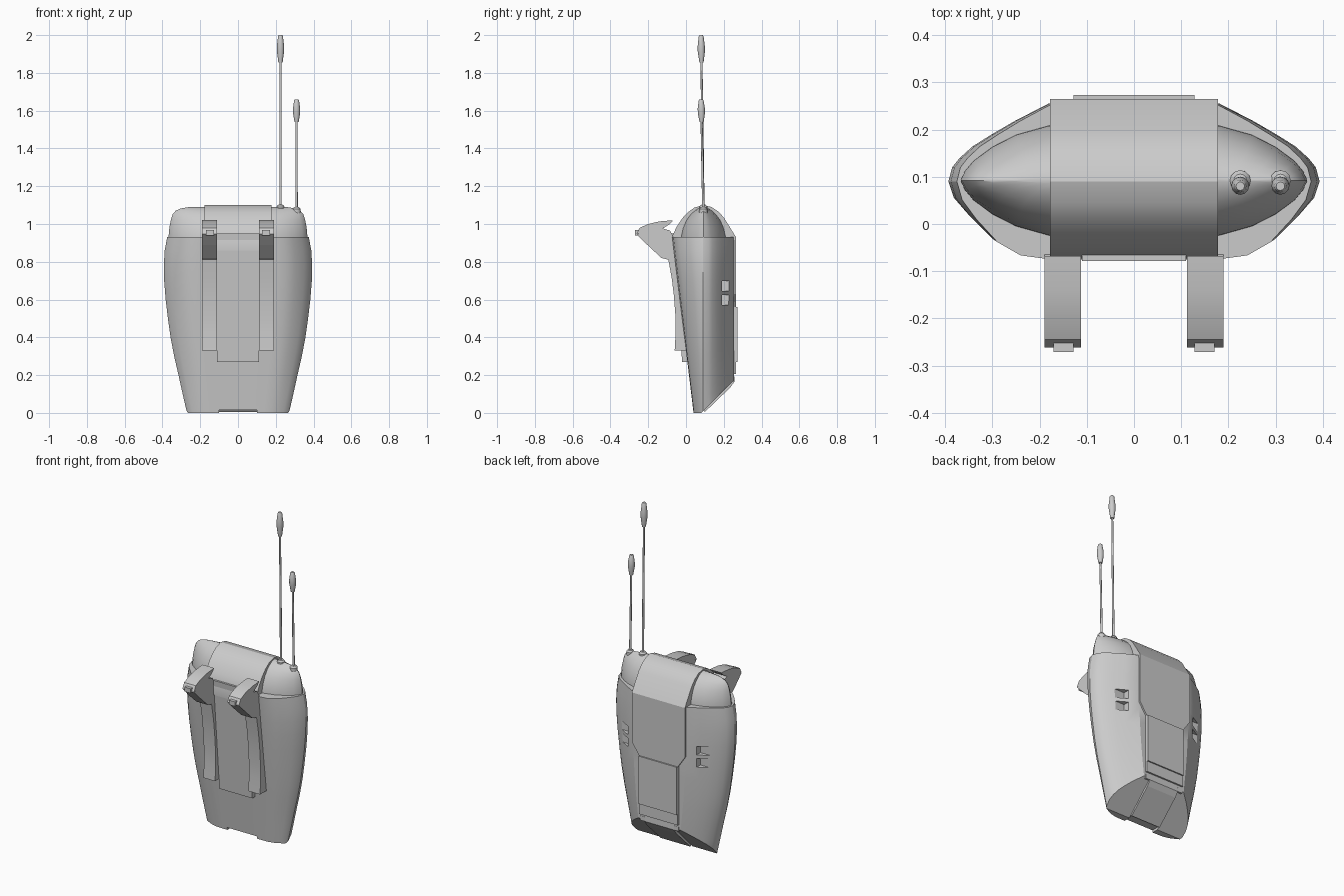
import bpy, bmesh, math
from mathutils import Vector

if "Cube" in bpy.data.objects:
    bpy.data.objects.remove(bpy.data.objects["Cube"])

grey = bpy.data.materials.new("light_grey")
grey.diffuse_color = (0.6, 0.6, 0.6, 1)
grey.use_nodes = True
grey.node_tree.nodes["Principled BSDF"].inputs["Base Color"].default_value = grey.diffuse_color


def finish(name, bm, smooth=None):
    bmesh.ops.recalc_face_normals(bm, faces=bm.faces)
    me = bpy.data.meshes.new(name)
    bm.to_mesh(me)
    bm.free()
    ob = bpy.data.objects.new(name, me)
    bpy.context.collection.objects.link(ob)
    me.materials.append(grey)
    if smooth:
        bpy.ops.object.select_all(action='DESELECT')
        ob.select_set(True)
        bpy.context.view_layer.objects.active = ob
        bpy.ops.object.shade_smooth_by_angle(angle=math.radians(smooth))
    return ob


def loft(rings):
    """Skin closed rings of equal length and cap both ends."""
    bm = bmesh.new()
    vs = [[bm.verts.new(p) for p in r] for r in rings]
    n = len(vs[0])
    for a, b in zip(vs, vs[1:]):
        for i in range(n):
            j = (i + 1) % n
            bm.faces.new((a[i], a[j], b[j], b[i]))
    bm.faces.new(vs[0])
    bm.faces.new(vs[-1])
    return bm


def side_extrude(name, prof, x0, x1, smooth=None):
    """Extrude a (y, z) profile across x."""
    return finish(name, loft([[(x, y, z) for y, z in prof] for x in (x0, x1)]), smooth)


def box(name, lo, hi):
    return side_extrude(name, [(lo[1], lo[2]), (hi[1], lo[2]), (hi[1], hi[2]), (lo[1], hi[2])], lo[0], hi[0])


def cut(ob, cutter):
    m = ob.modifiers.new("cut", 'BOOLEAN')
    m.operation, m.solver, m.object = 'DIFFERENCE', 'EXACT', cutter
    bpy.context.view_layer.objects.active = ob
    bpy.ops.object.modifier_apply(modifier=m.name)
    bpy.data.objects.remove(cutter)


def front_y(z):
    return 0.04 - 0.113 * z / 0.93


# Tapered main shell: half outline as (width fraction, depth fraction)
FRONT = [(.28, 0), (.51, 0), (.64, .04), (.77, .21), (.89, .51), (.97, .76), (1, 1)]
REAR = [(.98, .18), (.94, .3), (.87, .45), (.77, .6), (.64, .78), (.46, 1)]
WIDTH = [(0, .27), (.1, .293), (.2, .315), (.3, .338), (.4, .357), (.5, .371), (.6, .383),
         (.7, .391), (.78, .393), (.86, .388), (.93, .375)]
rings = []
for z, w in WIDTH:
    f, mid, back = front_y(z), .09, .255
    half = [(w * u, f + (mid - f) * t) for u, t in FRONT] + [(w * u, mid + (back - mid) * t) for u, t in REAR]
    rings.append([(x, y, z) for x, y in half] + [(-x, y, z) for x, y in reversed(half)])
bm = loft(rings)
# Sloped underside at the back
res = bmesh.ops.bisect_plane(bm, geom=bm.verts[:] + bm.edges[:] + bm.faces[:], dist=1e-5,
                             plane_co=(0, .08, 0), plane_no=Vector((0, 1, -1)), clear_outer=True)
bmesh.ops.holes_fill(bm, edges=[e for e in bm.edges if e.is_boundary], sides=0)
shell = finish("main_shell", bm)
# Side vents and bottom notch
for s in (-1, 1):
    for z in (.57, .645):
        xs = sorted((s * .23, s * .45))
        cut(shell, box("vent_cutter", (xs[0], .19, z), (xs[1], .3, z + .053)))
cut(shell, box("notch_cutter", (-.1, -.1, -.1), (.1, .2, .015)))
bpy.ops.object.select_all(action='DESELECT')
shell.select_set(True)
bpy.context.view_layer.objects.active = shell
bpy.ops.object.shade_smooth_by_angle(angle=math.radians(28))

# Rounded inner dome
LENS = [(.06, .122), (.18, .118), (.25, .098), (.30, .072), (.34, .042), (.358, .02), (.367, 0)]
DOME = [(.90, 1, 1), (.94, 1, .98), (.98, .99, .9), (1.02, .97, .76), (1.05, .945, .58),
        (1.07, .9, .4), (1.082, .83, .24), (1.09, .7, .06)]
rings = []
for z, sx, sy in DOME:
    q = [(x * sx, y * sy) for x, y in LENS]
    rings.append([(x, .092 - y, z) for x, y in q] + [(x, .092 + y, z) for x, y in reversed(q[:-1])]
                 + [(-x, .092 + y, z) for x, y in q] + [(-x, .092 - y, z) for x, y in reversed(q[:-1])])
finish("top_dome", loft(rings), 40)

# Band wrapping over the top
side_extrude("top_band", [(-.075, .86), (-.075, .93), (-.05, .985), (-.02, 1.03), (.01, 1.062), (.045, 1.087),
                          (.09, 1.1), (.135, 1.09), (.17, 1.067), (.2, 1.035), (.265, .93), (.265, .86)],
             -.178, .178, 25)

# Back panel, stepped in below the vents
half = [(.178, .9), (.178, .63), (.13, .56), (.13, .205)]
outline = half + [(-x, z) for x, z in reversed(half)]
finish("back_panel", loft([[(x, y, z) for x, z in outline] for y in (.2, .265)]))
box("back_plate", (-.128, .25, .27), (.128, .273, .56))
# Sloped flap below the back panel
side_extrude("lower_flap", [(.1, .005), (.06, .05), (.2, .19), (.255, .195), (.256, .165), (.235, .135)], -.1, .1)
for s in (-1, 1):
    xs = sorted((s * .1, s * .13))
    box("flap_hinge", (xs[0], .2, .165), (xs[1], .256, .192))

# Raised strip down the front
side_extrude("front_strip", [(-.078, .95), (-.02, .27), (.05, .27), (.05, .95)], -.11, .11)

for s in (-1, 1):
    xs = sorted((s * .112, s * .19))
    # Curved front straps
    side_extrude("front_strap", [(-.06, .33), (-.055, .42), (-.055, .5), (-.064, .62), (-.075, .71), (-.095, .82),
                                 (-.04, .82), (.02, .33)], *xs, 25)
    # Shoulder hooks with curved pads and end tabs
    side_extrude("shoulder_hook", [(-.26, .945), (-.205, .89), (-.13, .82), (-.09, .81), (-.06, .81),
                                   (-.065, .93), (-.085, .965), (-.15, .985)], *xs)
    side_extrude("shoulder_pad", [(-.262, .948), (-.245, .98), (-.2, 1.0), (-.14, 1.014), (-.068, 1.02),
                                  (-.085, 1.0), (-.12, .978), (-.18, .96)], *xs, 25)
    tab = sorted((s * .128, s * .17))
    box("hook_tab", (tab[0], -.271, .94), (tab[1], -.24, .967))


def antenna(x, base, tip, top):
    """Lathe a collar, thin rod and swollen tip, leaning slightly forward."""
    h = top - tip
    prof = [(.022, base - .03), (.022, base + .006), (.014, base + .016), (.0065, base + .018), (.0055, tip),
            (.011, tip), (.013, tip + h * .1), (.019, tip + h * .4), (.019, tip + h * .6),
            (.013, tip + h * .95), (.009, top)]
    rings = []
    for r, z in prof:
        y = .092 - .012 * max(0, z - base) / (top - base)
        rings.append([(x + r * math.cos(a * math.pi / 6), y + r * math.sin(a * math.pi / 6), z) for a in range(12)])
    finish("antenna", loft(rings), 35)


antenna(.225, 1.085, 1.855, 2.0)
antenna(.31, 1.073, 1.54, 1.66)
